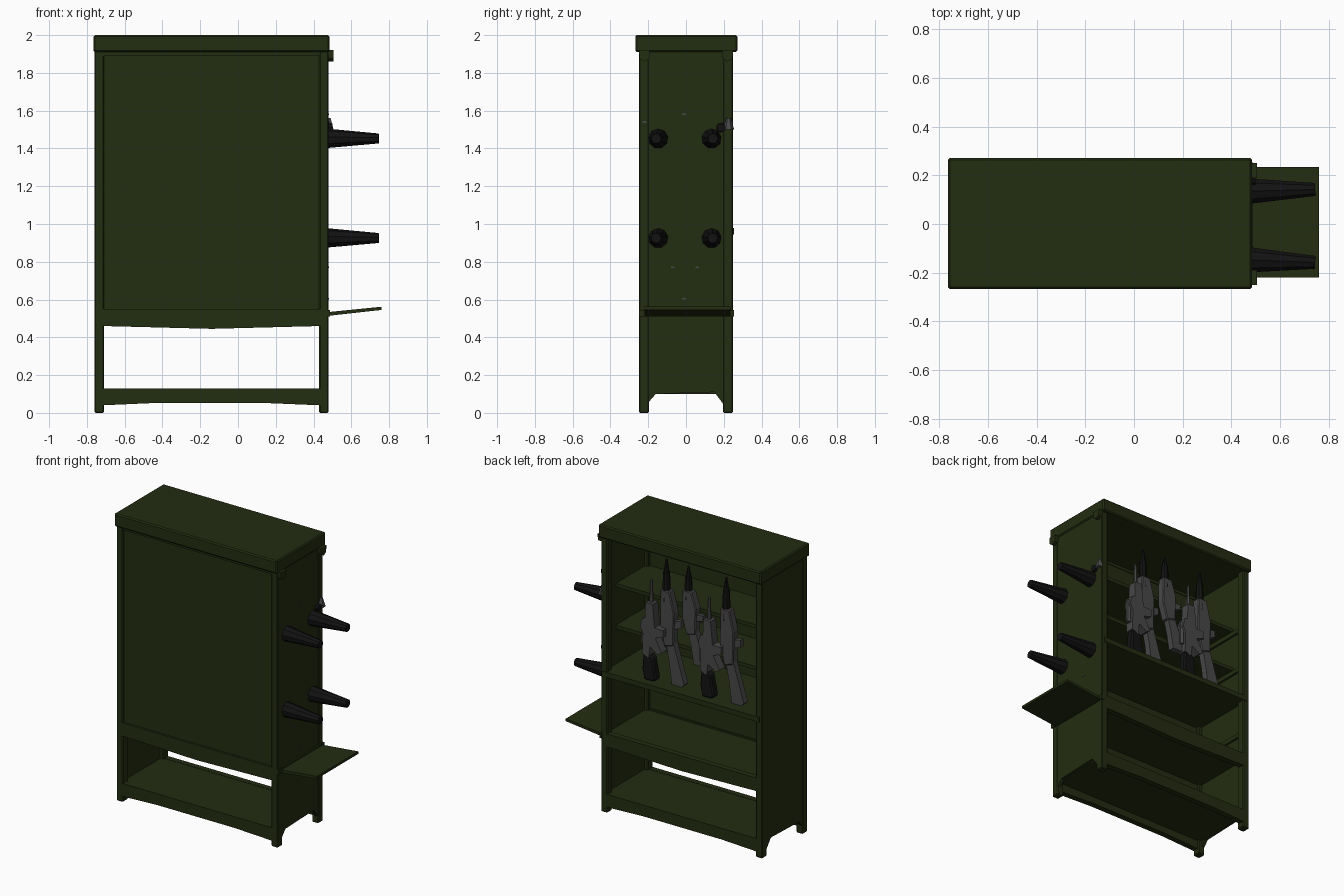
import bpy, bmesh, math
from mathutils import Vector

if "Cube" in bpy.data.objects:
    bpy.data.objects.remove(bpy.data.objects["Cube"])


def material(name, rgb):
    m = bpy.data.materials.new(name)
    m.diffuse_color = (*rgb, 1)
    m.use_nodes = True
    m.node_tree.nodes["Principled BSDF"].inputs["Base Color"].default_value = m.diffuse_color
    return m


GREEN = material("olive_green", (0.0165, 0.026, 0.0055))
BLACK = material("black", (0.006, 0.006, 0.0065))
GREY = material("gun_grey", (0.065, 0.065, 0.067))


def finish(name, bm, mat, bevel=0.0):
    bmesh.ops.recalc_face_normals(bm, faces=bm.faces)
    me = bpy.data.meshes.new(name)
    bm.to_mesh(me)
    bm.free()
    me.materials.append(mat)
    ob = bpy.data.objects.new(name, me)
    bpy.context.collection.objects.link(ob)
    if bevel:
        mod = ob.modifiers.new("bevel", 'BEVEL')
        mod.width = bevel
        mod.segments = 1
    return ob


def box(name, x, y, z, mat=GREEN, bevel=0.0):
    """Box from (min, max) pairs."""
    bm = bmesh.new()
    bmesh.ops.create_cube(bm, size=1)
    for v in bm.verts:
        v.co = Vector((sum(r) / 2 + c * (r[1] - r[0])
                       for r, c in zip((x, y, z), v.co)))
    return finish(name, bm, mat, bevel)


def prism(name, pts, lo, hi, mat, axis='y', bevel=0.0):
    """Extrude an (x, z) outline along y, or a (y, z) outline along x."""
    def place(p, t):
        return (p[0], t, p[1]) if axis == 'y' else (t, p[0], p[1])
    bm = bmesh.new()
    a = [bm.verts.new(place(p, lo)) for p in pts]
    b = [bm.verts.new(place(p, hi)) for p in pts]
    bm.faces.new(a)
    bm.faces.new(b[::-1])
    for i in range(len(pts)):
        j = (i + 1) % len(pts)
        bm.faces.new((a[i], b[i], b[j], a[j]))
    return finish(name, bm, mat, bevel)


def cone(name, p, q, r1, r2, mat, sides=8):
    p, q = Vector(p), Vector(q)
    bm = bmesh.new()
    bmesh.ops.create_cone(bm, cap_ends=True, segments=sides, radius1=r1,
                          radius2=r2, depth=(q - p).length)
    rot = (q - p).to_track_quat('Z', 'Y')
    for v in bm.verts:
        v.co = rot @ v.co + (p + q) / 2
    return finish(name, bm, mat)


# --- Cabinet carcass: open at the back (+y), panelled at the front
L, R = -0.76, 0.48
box("crown_top", (L - 0.005, R + 0.005), (-0.268, 0.272), (1.91, 2.0), bevel=0.008)
for side, x0, x1 in (("left", L, L + 0.05), ("right", R - 0.05, R)):
    for end, y0, y1 in (("front", -0.25, -0.195), ("back", 0.195, 0.25)):
        box(f"{side}_{end}_post", (x0, x1), (y0, y1), (0, 1.92), bevel=0.006)
    # side wall with a cut-out between the feet
    wx = (L + 0.003, L + 0.025) if side == "left" else (R - 0.025, R - 0.003)
    prism(f"{side}_wall", [(-0.235, 0.06), (-0.195, 0.06), (-0.16, 0.1), (0.15, 0.11),
                           (0.195, 0.05), (0.235, 0.05), (0.235, 1.92), (-0.235, 1.92)],
          *wx, GREEN, axis='x')

box("front_panel", (L + 0.04, R - 0.04), (-0.235, -0.22), (0.5, 1.92))
box("front_top_rail", (L + 0.03, R - 0.03), (-0.248, -0.215), (1.89, 1.93))
for end, y0, y1 in (("front", -0.25, -0.21), ("back", 0.21, 0.25)):
    prism(f"{end}_bottom_rail", [(L + 0.04, 0.04), (-0.45, 0.052), (0.15, 0.052),
                                 (R - 0.04, 0.04), (R - 0.04, 0.13), (L + 0.04, 0.13)],
          y0, y1, GREEN)
    prism(f"{end}_middle_rail", [(L + 0.04, 0.46), (-0.14, 0.445), (R - 0.04, 0.46),
                                 (R - 0.04, 0.55), (L + 0.04, 0.55)], y0, y1, GREEN)

# --- Shelves
box("bottom_shelf", (L + 0.02, R - 0.02), (-0.24, 0.24), (0.1, 0.128))
box("lower_shelf", (L + 0.02, R - 0.02), (-0.24, 0.24), (0.515, 0.54))
box("gun_shelf", (L + 0.02, R - 0.02), (-0.23, 0.255), (0.945, 0.98))
for i, z in enumerate((1.25, 1.54)):
    box(f"rack_shelf_{i}", (L + 0.02, R - 0.02), (-0.23, 0.12), (z - 0.025, z))
# interior wall battens
for z in (0.75, 1.24, 1.53):
    box("left_batten", (L + 0.02, L + 0.04), (-0.23, 0.2), (z - 0.05, z - 0.02))

# --- Fold-out side shelf, tilted slightly up
prism("side_shelf", [(R - 0.02, 0.512), (0.76, 0.545), (0.76, 0.562), (R - 0.02, 0.532)],
      -0.22, 0.235, GREEN)
box("side_shelf_ledge", (R - 0.01, R + 0.008), (-0.25, 0.255), (0.51, 0.545))

# --- Pegs and fittings on the right wall
for z in (1.452, 0.925):
    for y, ty in ((-0.147, -0.158), (0.135, 0.142)):
        cone("hanging_peg", (R - 0.01, y, z), (0.745, ty, z), 0.053, 0.027, BLACK, 9)
for y in (-0.22, 0.22):
    prism("crown_bracket", [(y - 0.03, 1.92), (y - 0.025, 1.875), (y, 1.86),
                            (y + 0.025, 1.875), (y + 0.03, 1.92)],
          R - 0.02, R + 0.025, GREEN, axis='x')
for y, z in ((-0.22, 1.54), (-0.01, 1.58), (-0.07, 0.77), (0.06, 0.77), (-0.01, 0.605)):
    box("screw", (R - 0.004, R + 0.002), (y - 0.01, y + 0.01), (z - 0.004, z + 0.004), GREY)
cone("wall_catch", (R - 0.02, 0.185, 1.51), (R + 0.02, 0.185, 1.51), 0.027, 0.022, BLACK)
cone("catch_pin", (R, 0.225, 1.50), (R, 0.225, 1.56), 0.03, 0.012, GREY, 6)


# --- Long rifles: outline relative to the muzzle x, standing on z = base
def rifle(name, x, y, base, top):
    s = (top - base) / 0.85

    def at(pts):
        return [(x + px, base + pz * s) for px, pz in pts]
    zb = base + 0.56 * s
    cone(f"{name}_barrel", (x, y, zb), (x, y, top - 0.09 * s), 0.03, 0.022, BLACK)
    cone(f"{name}_muzzle", (x, y, top - 0.1 * s), (x, y, top), 0.02, 0.006, BLACK)
    prism(f"{name}_body", at([(0.03, 0.64), (-0.04, 0.64), (-0.075, 0.5), (-0.07, 0.27),
                              (0.0, 0.25), (0.035, 0.4)]), y - 0.028, y + 0.028, GREY, bevel=0.006)
    prism(f"{name}_stock", at([(-0.005, 0.3), (-0.065, 0.3), (-0.15, 0.02), (-0.13, 0.0),
                               (-0.055, 0.0), (-0.035, 0.15)]), y - 0.022, y + 0.022, GREY)
    prism(f"{name}_magazine", at([(-0.06, 0.44), (-0.06, 0.38), (-0.12, 0.4), (-0.12, 0.45)]),
          y - 0.015, y + 0.015, GREY)


rifle("left_rifle", 0.047, 0.146, 0.98, 1.83)
rifle("middle_rifle", -0.128, 0.155, 1.17, 1.83)
rifle("right_rifle", -0.42, 0.157, 0.98, 1.83)


# --- Short carbines with black stocks
def carbine(name, x, y):
    def at(pts):
        return [(x + px, pz) for px, pz in pts]
    cone(f"{name}_barrel", (x, y, 1.4), (x, y, 1.67), 0.018, 0.009, GREY, 6)
    prism(f"{name}_body", at([(0.025, 1.52), (-0.03, 1.52), (-0.045, 1.36), (-0.11, 1.36),
                              (-0.11, 1.31), (-0.05, 1.29), (-0.1, 1.2), (-0.07, 1.18),
                              (-0.01, 1.22), (0.0, 1.14), (0.05, 1.16), (0.045, 1.3),
                              (0.065, 1.34), (0.055, 1.4), (0.03, 1.41)]),
          y - 0.03, y + 0.03, GREY)
    cone(f"{name}_scope", (x + 0.055, y, 1.22), (x + 0.055, y, 1.38), 0.02, 0.016, GREY, 6)
    prism(f"{name}_stock", at([(0.045, 1.17), (-0.025, 1.15), (-0.055, 1.0), (-0.03, 0.98),
                               (0.04, 0.98), (0.055, 1.05)]), y - 0.028, y + 0.028, BLACK, bevel=0.01)


carbine("left_carbine", 0.14, 0.18)
carbine("right_carbine", -0.305, 0.18)
